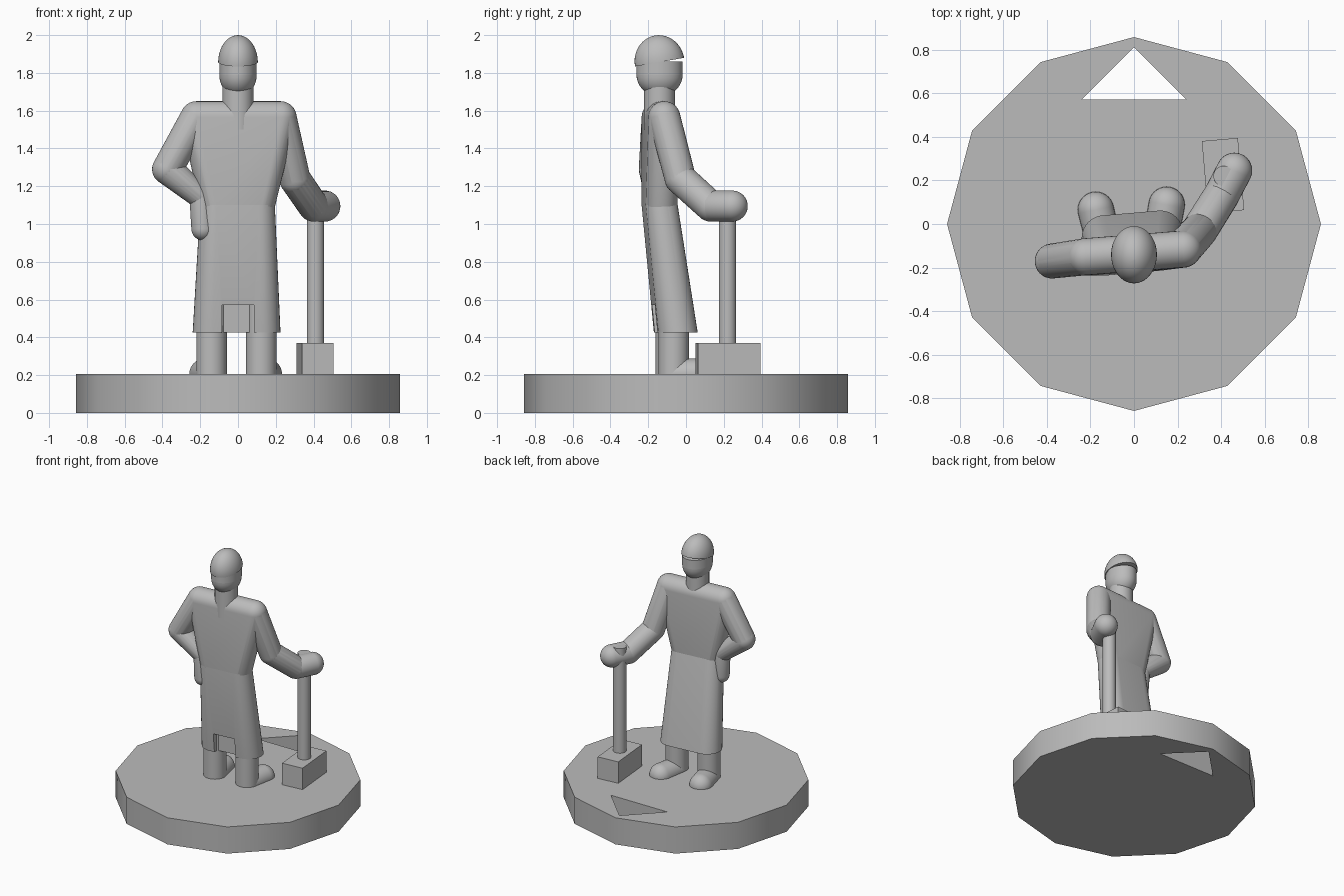
import bpy, bmesh, math
from mathutils import Vector, Matrix

cube = bpy.data.objects.get("Cube")
if cube:
    bpy.data.objects.remove(cube, do_unlink=True)

GREY = (0.5, 0.5, 0.5, 1)
stone = bpy.data.materials.new("plain grey")
stone.use_nodes = True
stone.diffuse_color = GREY
stone.node_tree.nodes["Principled BSDF"].inputs["Base Color"].default_value = GREY


def finish(name, bm, angle=35):
    """Turn a bmesh into a shaded object."""
    bmesh.ops.recalc_face_normals(bm, faces=bm.faces)
    mesh = bpy.data.meshes.new(name)
    bm.to_mesh(mesh)
    bm.free()
    mesh.materials.append(stone)
    obj = bpy.data.objects.new(name, mesh)
    bpy.context.collection.objects.link(obj)
    smooth(obj, angle)
    return obj


def smooth(obj, angle=35):
    bpy.ops.object.select_all(action='DESELECT')
    obj.select_set(True)
    bpy.context.view_layer.objects.active = obj
    bpy.ops.object.shade_smooth_by_angle(angle=math.radians(angle))


def ball(bm, center, r):
    m = Matrix.Translation(center)
    return bmesh.ops.create_uvsphere(bm, u_segments=32, v_segments=16, radius=r, matrix=m)["verts"]


def ring(bm, center, r, n=32):
    m = Matrix.Translation(center)
    return bmesh.ops.create_circle(bm, segments=n, radius=r, matrix=m)["verts"]


def hull(name, balls=(), rings=()):
    """Skin stretched over a set of balls and flat rings."""
    pts = bmesh.new()
    for c, r in balls:
        ball(pts, c, r)
    for c, r in rings:
        ring(pts, c, r)
    bm = bmesh.new()
    for v in pts.verts:
        bm.verts.new(v.co)
    pts.free()
    out = bmesh.ops.convex_hull(bm, input=bm.verts)
    junk = {g for g in out["geom_interior"] + out["geom_unused"] if isinstance(g, bmesh.types.BMVert)}
    bmesh.ops.delete(bm, geom=list(junk), context='VERTS')
    bmesh.ops.dissolve_limit(bm, angle_limit=0.01, verts=bm.verts, edges=bm.edges)
    return finish(name, bm)


def prism(name, outline, z0, z1):
    """Upright solid from a flat outline."""
    bm = bmesh.new()
    face = bm.faces.new([bm.verts.new((x, y, z0)) for x, y in outline])
    top = bmesh.ops.extrude_face_region(bm, geom=[face])["geom"]
    bmesh.ops.translate(bm, vec=(0, 0, z1 - z0), verts=[g for g in top if isinstance(g, bmesh.types.BMVert)])
    return finish(name, bm)


def cut(obj, cutter):
    mod = obj.modifiers.new("cut", 'BOOLEAN')
    mod.operation = 'DIFFERENCE'
    mod.solver = 'EXACT'
    mod.object = cutter
    bpy.ops.object.select_all(action='DESELECT')
    bpy.context.view_layer.objects.active = obj
    bpy.ops.object.modifier_apply(modifier=mod.name)
    bpy.data.objects.remove(cutter, do_unlink=True)
    smooth(obj)


def turned(name, profile, center, scale, tilt=0.0):
    """Solid of revolution with an oval section, tilted about x."""
    bm = bmesh.new()
    loops = []
    for r, z in profile:
        loops.append([bm.verts.new((r * math.cos(a), r * math.sin(a), z))
                      for a in (math.tau * i / 40 for i in range(40))])
    for a, b in zip(loops, loops[1:]):
        for i in range(40):
            j = (i + 1) % 40
            bm.faces.new((a[i], a[j], b[j], b[i]))
    bm.faces.new(loops[0])
    bm.faces.new(loops[-1])
    bm.transform(Matrix.Translation(center) @ Matrix.Rotation(tilt, 4, 'X') @ Matrix.Diagonal((*scale, 1)))
    return finish(name, bm)


# Twelve-sided plinth with a triangular opening
R = 0.857
base = prism("base", [(R * math.sin(math.tau * i / 12), R * math.cos(math.tau * i / 12))
                      for i in range(12)], 0, 0.205)
cut(base, prism("base_cutter", [(-0.24, 0.57), (0.24, 0.57), (0, 0.81)], -0.1, 0.4))

# Key joints of the figure
shoulders = {"right": (-0.22, -0.15, 1.565), "left": (0.225, -0.115, 1.565)}
waist = [((-0.115, -0.15, 1.1), 0.085), ((0.11, -0.13, 1.1), 0.085)]

# Coat: chest and flared skirt with a vent at the hem
hull("coat_chest", [(c, 0.085) for c in shoulders.values()] + waist)
skirt = hull("coat_skirt", waist, [((-0.135, -0.065, 0.425), 0.105), ((0.12, -0.043, 0.425), 0.105)])
cut(skirt, prism("vent_cutter", [(-0.085, -0.3), (0.085, -0.3), (0.085, -0.115), (-0.085, -0.13)], 0.3, 0.57))

# Legs and shoes
for side, x, y, toe in (("right", -0.14, -0.08, (-0.175, 0.065, 0.205)),
                        ("left", 0.123, -0.065, (0.15, 0.088, 0.205))):
    hull(side + "_leg", rings=[((x, y, 0.2), 0.081), ((x, y, 0.6), 0.081)])
    shoe = hull(side + "_shoe", [((x, y, 0.205), 0.081), (toe, 0.083)])
    cut(shoe, prism("sole_cutter", [(-1, -1), (1, -1), (1, 1), (-1, 1)], -0.2, 0.2))

# Arms
arms = {
    "right": [("upper_arm", shoulders["right"], (-0.375, -0.17, 1.29), 0.085, 0.08),
              ("forearm", (-0.375, -0.17, 1.29), (-0.195, -0.155, 1.14), 0.08, 0.062),
              ("hand", (-0.195, -0.155, 1.14), (-0.185, -0.16, 0.975), 0.062, 0.062)],
    "left": [("upper_arm", shoulders["left"], (0.30, -0.03, 1.24), 0.085, 0.083),
             ("forearm", (0.30, -0.03, 1.24), (0.40, 0.13, 1.095), 0.083, 0.082),
             ("hand", (0.40, 0.13, 1.095), (0.46, 0.245, 1.095), 0.082, 0.082)],
}
for side, parts in arms.items():
    for part, a, b, ra, rb in parts:
        hull(side + "_" + part, [(a, ra), (b, rb)])

# Neck, head and cap
hull("neck", rings=[((0, -0.14, 1.5), 0.082), ((0, -0.14, 1.75), 0.082)])
arc = [math.radians(d) for d in range(2, 91, 8)]
turned("head", [(math.sin(a), -math.cos(a)) for a in arc] + [(1, 0), (1.0, 0.6)],
       (0, -0.14, 1.79), (0.099, 0.122, 0.115))
turned("cap", [(math.cos(a), math.sin(a)) for a in [0] + arc[:-1] + [math.radians(89.5)]],
       (0, -0.14, 1.857), (0.105, 0.132, 0.143), math.radians(10))

# Long-handled mallet resting on the plinth
hull("mallet_handle", rings=[((0.41, 0.22, 0.3), 0.046), ((0.41, 0.22, 1.175), 0.046)])
turn = Matrix.Rotation(math.radians(5), 2)
corners = [turn @ Vector((x * 0.083, y * 0.166)) + Vector((0.408, 0.222))
           for x, y in ((-1, -1), (1, -1), (1, 1), (-1, 1))]
prism("mallet_head", [tuple(c) for c in corners], 0.2, 0.37)
